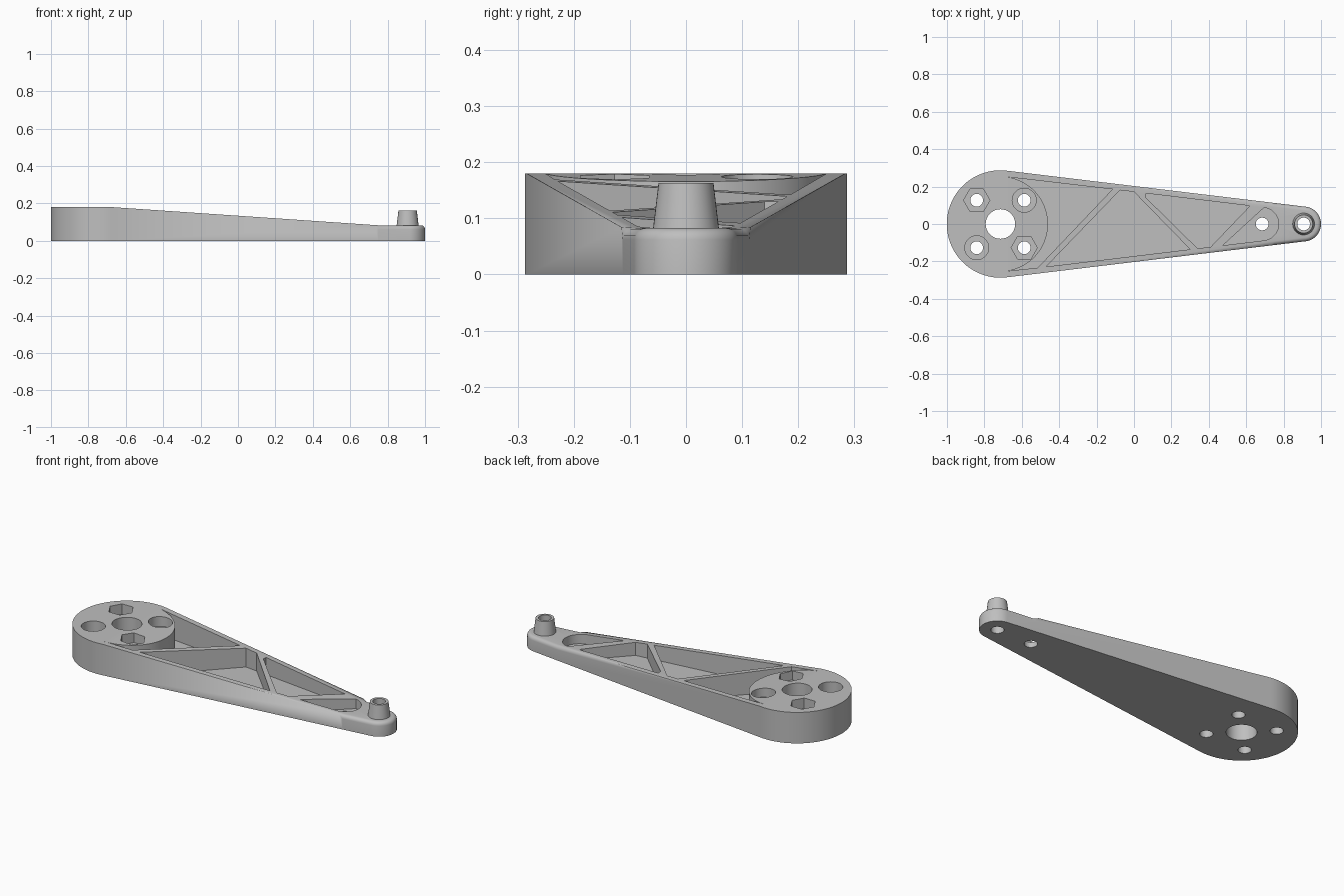
import bpy, bmesh
from math import radians, sin, cos, acos, degrees
from mathutils import Matrix

cube = bpy.data.objects.get("Cube")
if cube:
    bpy.data.objects.remove(cube, do_unlink=True)

HUB_X, HUB_R = -0.714, 0.287
TIP_X, TIP_R = 0.907, 0.093
HUB_H, TIP_H = 0.18, 0.083
SLOPE_START, SLOPE_END = -0.67, 0.75
RIM, FLOOR = 0.031, 0.03
LUG_X = 0.685
HOLE_R = 0.034

# Angle at which the straight sides touch the end circles
SLANT = (HUB_R - TIP_R) / (TIP_X - HUB_X)
TANGENT = degrees(acos(SLANT))

grey = bpy.data.materials.new("light grey")
grey.use_nodes = True
colour = (0.52, 0.52, 0.52, 1)
grey.diffuse_color = colour
grey.node_tree.nodes["Principled BSDF"].inputs["Base Color"].default_value = colour


def make_object(name, bm):
    bmesh.ops.recalc_face_normals(bm, faces=bm.faces)
    mesh = bpy.data.meshes.new(name)
    bm.to_mesh(mesh)
    bm.free()
    mesh.materials.append(grey)
    obj = bpy.data.objects.new(name, mesh)
    bpy.context.collection.objects.link(obj)
    return obj


def arc(cx, r, start, end, steps):
    angles = [radians(start + (end - start) * i / steps) for i in range(steps + 1)]
    return [(cx + r * cos(a), r * sin(a)) for a in angles]


def prism(points, z0, z1):
    bm = bmesh.new()
    face = bm.faces.new([bm.verts.new((x, y, z0)) for x, y in points])
    top = bmesh.ops.extrude_face_region(bm, geom=[face])["geom"]
    verts = [v for v in top if isinstance(v, bmesh.types.BMVert)]
    bmesh.ops.translate(bm, verts=verts, vec=(0, 0, z1 - z0))
    return bm


def cylinder(name, x, y, r0, r1, z0, z1, sides=40):
    bm = bmesh.new()
    bmesh.ops.create_cone(bm, cap_ends=True, segments=sides, radius1=r0, radius2=r1,
                          depth=z1 - z0, matrix=Matrix.Translation((x, y, (z0 + z1) / 2)))
    return make_object(name, bm)


def combine(target, other, operation):
    other.hide_render = True
    mod = target.modifiers.new(operation.lower(), "BOOLEAN")
    mod.operation = operation
    mod.solver = "EXACT"
    mod.object = other
    bpy.context.view_layer.objects.active = target
    bpy.ops.object.modifier_apply(modifier=mod.name)
    bpy.data.objects.remove(other, do_unlink=True)


# Tapered arm body: two end circles joined by straight sides
outline = (arc(TIP_X, TIP_R, -TANGENT, TANGENT, 32)
           + arc(HUB_X, HUB_R, TANGENT, 360 - TANGENT, 56))
bm = prism(outline, 0, HUB_H)
for x in (SLOPE_START, SLOPE_END):
    bmesh.ops.bisect_plane(bm, geom=bm.verts[:] + bm.edges[:] + bm.faces[:],
                           plane_co=(x, 0, 0), plane_no=(1, 0, 0), dist=1e-5)

# Sloping top, then a flat pad at the tip
for v in bm.verts:
    if v.co.z > 0.1:
        t = (v.co.x - SLOPE_START) / (SLOPE_END - SLOPE_START)
        v.co.z = HUB_H + (TIP_H - HUB_H) * min(max(t, 0), 1)

# Rounded upper edge around the tip pad
pad_edges = [e for e in bm.edges
             if all(v.co.z > 0.05 and v.co.x > SLOPE_END - 0.001 for v in e.verts)
             and max(v.co.x for v in e.verts) > SLOPE_END + 0.001]
bmesh.ops.bevel(bm, geom=pad_edges, offset=0.021, segments=4, profile=0.5, affect="EDGES")
arm = make_object("arm", bm)

# Tapered peg on the tip pad
combine(arm, cylinder("peg", TIP_X, 0, 0.061, 0.049, TIP_H - 0.02, 0.163), "UNION")


# Pockets between the diagonal ribs
def rim(x, side):
    return (x, side * (HUB_R - RIM - SLANT * (x - HUB_X)) / sin(radians(TANGENT)))


lug_r = HUB_R - RIM - SLANT * (LUG_X - HUB_X)
pockets = [
    arc(HUB_X, HUB_R - RIM - 0.002, -TANGENT, TANGENT, 28) + [rim(-0.115, 1), rim(-0.515, -1)],
    [rim(-0.47, -1), rim(0.3, -1), rim(0, 1), rim(-0.075, 1)],
    [rim(0.065, 1), (0.065, 0.14), rim(0.34, -1), rim(0.41, -1), rim(0.62, 1)],
    arc(LUG_X, lug_r, -TANGENT, TANGENT, 20) + [rim(0.475, -1)],
]
for points in pockets:
    combine(arm, make_object("pocket_cutter", prism(points, FLOOR, 0.3)), "DIFFERENCE")

# Through holes: hub bore, lug hole and peg hole
for x, r in ((HUB_X, 0.079), (LUG_X, HOLE_R), (TIP_X, HOLE_R)):
    combine(arm, cylinder("hole_cutter", x, 0, r, r, -0.1, 0.3), "DIFFERENCE")

# Bolt holes with alternating round and hexagonal recesses
for sx in (-1, 1):
    for sy in (-1, 1):
        x, y = HUB_X + sx * 0.127, sy * 0.127
        r, sides = (0.064, 40) if sx == sy else (0.07, 6)
        recess = cylinder("recess_cutter", x, y, r, r, 0.12, 0.3, sides)
        if sides == 6:
            # Turn the hexagon so that its corners point along x
            for v in recess.data.vertices:
                dx, dy = v.co.x - x, v.co.y - y
                v.co.x, v.co.y = x + dy, y - dx
        combine(arm, recess, "DIFFERENCE")
        combine(arm, cylinder("bolt_cutter", x, y, HOLE_R, HOLE_R, -0.1, 0.3), "DIFFERENCE")

# Smooth curves, sharp edges
bpy.ops.object.select_all(action="DESELECT")
arm.select_set(True)
bpy.context.view_layer.objects.active = arm
bpy.ops.object.shade_smooth_by_angle(angle=radians(30))
